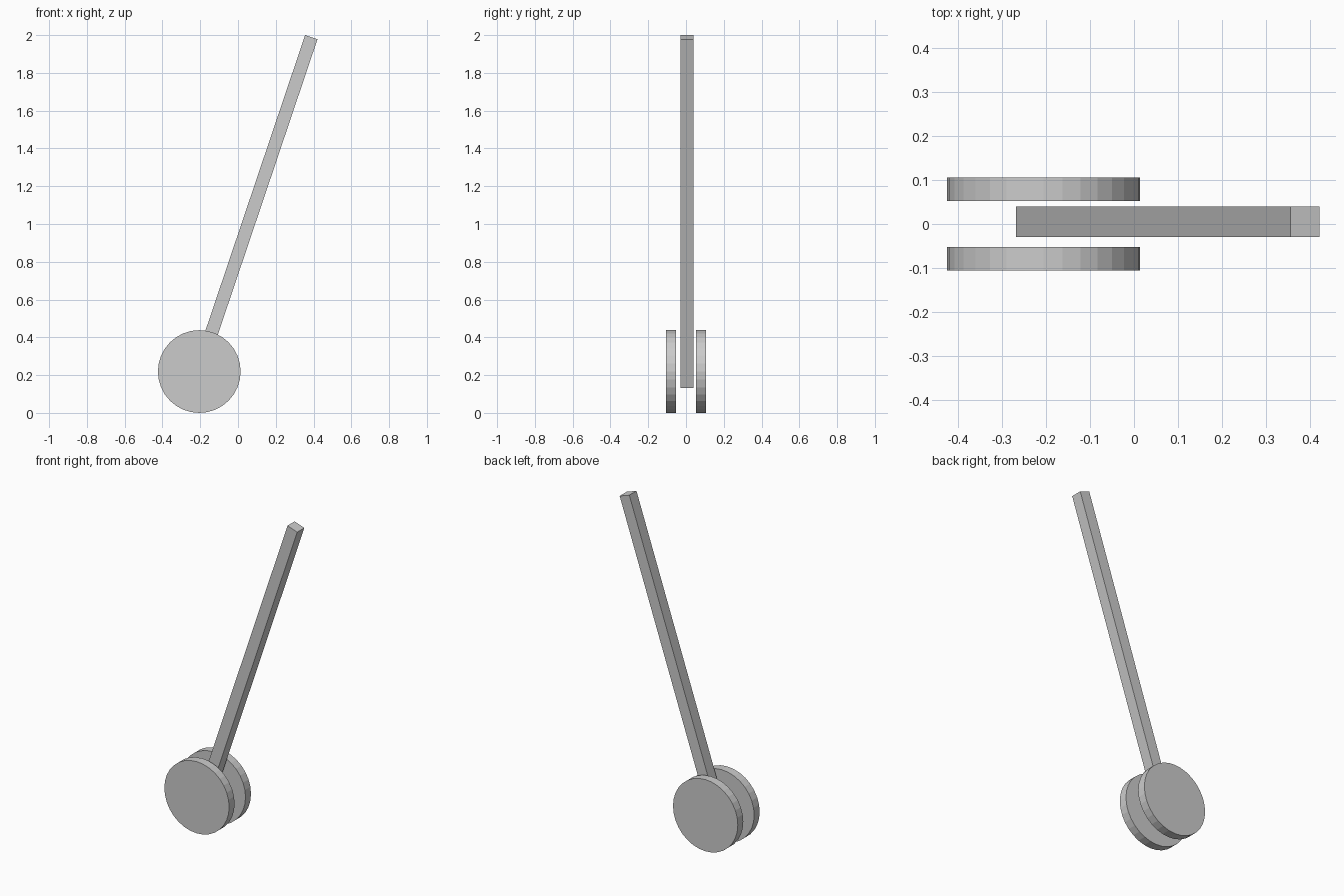
import bpy
from math import pi, hypot, atan2
from mathutils import Vector

if "Cube" in bpy.data.objects:
    bpy.data.objects.remove(bpy.data.objects["Cube"])


def wheel(name, y):
    # flat-faced disc standing upright, axle along y
    bpy.ops.mesh.primitive_cylinder_add(
        vertices=32, radius=0.219, depth=0.053,
        location=(-0.205, y, 0.219), rotation=(pi / 2, 0, 0))
    bpy.context.object.name = name


def bar(name, start, end, width):
    # square bar between two end-face centres, leaning in the xz plane
    a, b = Vector(start), Vector(end)
    d = b - a
    bpy.ops.mesh.primitive_cube_add(
        size=1, location=(a + b) / 2, rotation=(0, atan2(d.x, d.z), 0))
    ob = bpy.context.object
    ob.name = name
    ob.scale = (width, width, d.length)


# Pair of wheels
wheel("front_wheel", -0.079)
wheel("back_wheel", 0.079)

# Leaning handle held between the wheels
bar("handle", (-0.235, 0.005, 0.142), (0.388, 0.005, 1.989), 0.069)
